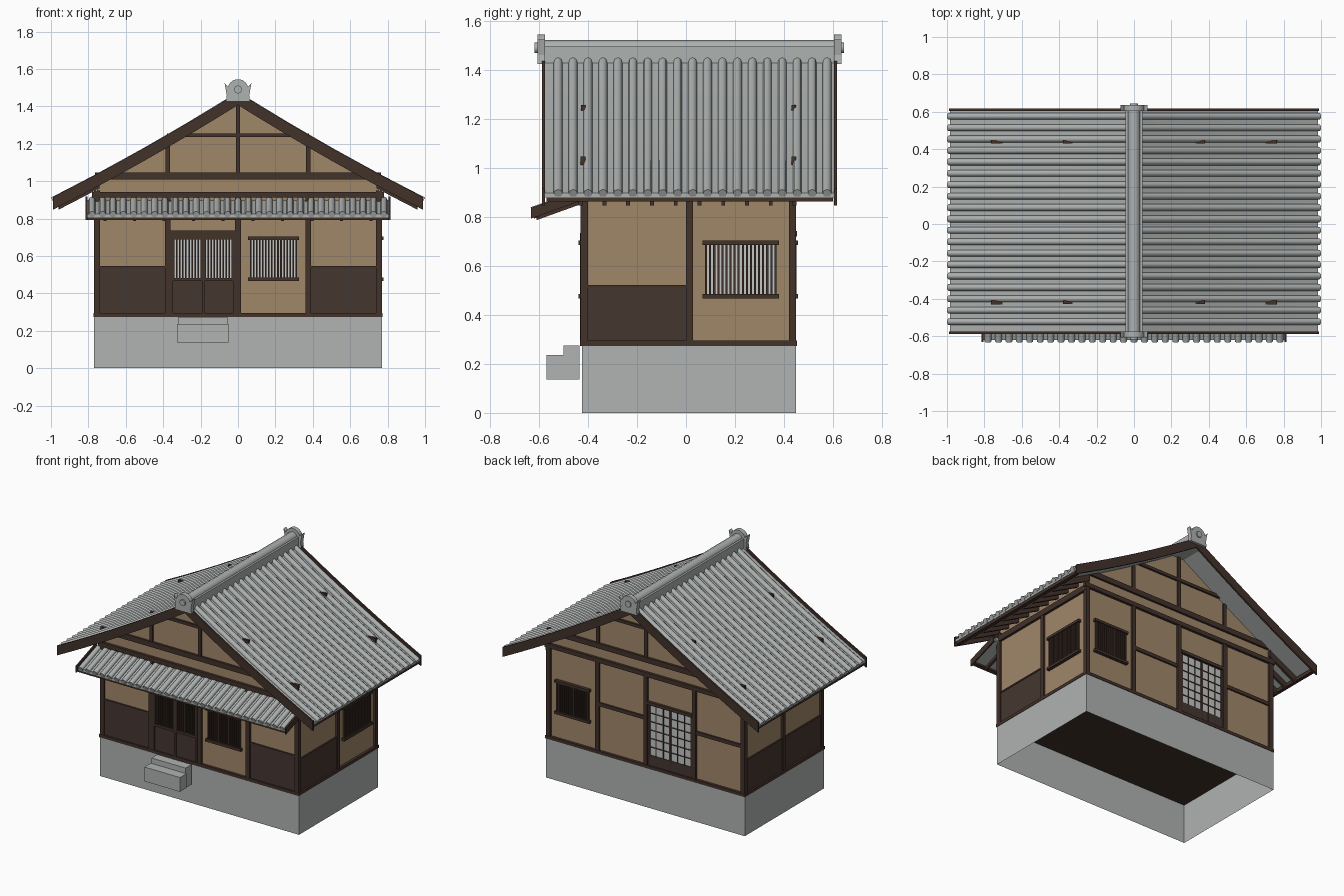
import bpy, bmesh, math

cube = bpy.data.objects.get("Cube")
if cube:
    bpy.data.objects.remove(cube, do_unlink=True)


def material(name, rgb):
    lin = [((c / 255 + 0.055) / 1.055) ** 2.4 for c in rgb] + [1]
    m = bpy.data.materials.new(name)
    m.use_nodes = True
    m.diffuse_color = lin
    m.node_tree.nodes["Principled BSDF"].inputs["Base Color"].default_value = lin
    return m


STONE = material("grey stone", (176, 179, 178))
TILE = material("grey roof tile", (174, 178, 177))
PLASTER = material("tan plaster", (160, 135, 105))
TIMBER = material("dark timber", (66, 50, 42))
BOARD = material("brown boarding", (69, 54, 48))
PAPER = material("pale paper", (196, 199, 198))

parts = {}


def part(name, mat):
    return parts.setdefault(name, (bmesh.new(), mat))[0]


def prism(name, mat, pts, axis, a, b):
    """Extrude a closed outline along x or y, from a to b."""
    bm = part(name, mat)
    place = (lambda t, p: (t, p[0], p[1])) if axis == "x" else (lambda t, p: (p[0], t, p[1]))
    ends = [[bm.verts.new(place(t, p)) for p in pts] for t in (a, b)]
    for ring in ends:
        bm.faces.new(ring)
    for i in range(len(pts)):
        j = (i + 1) % len(pts)
        bm.faces.new((ends[0][i], ends[0][j], ends[1][j], ends[1][i]))


def box(name, mat, x0, x1, y0, y1, z0, z1):
    prism(name, mat, [(x0, z0), (x1, z0), (x1, z1), (x0, z1)], "y", y0, y1)


X, YF, YB = 0.755, -0.415, 0.435      # plaster faces


def on_wall(side, name, mat, u0, u1, z0, z1, d0, d1):
    """Box on a wall: u runs along it, d is the distance out from the plaster."""
    name = side + "_" + name
    if side == "front":
        box(name, mat, u0, u1, YF - d1, YF - d0, z0, z1)
    elif side == "back":
        box(name, mat, u0, u1, YB + d0, YB + d1, z0, z1)
    else:
        s = 1 if side == "left" else -1   # the model's left is +x
        box(name, mat, s * (X + d0), s * (X + d1), u0, u1, z0, z1)


def lattice(side, u0, u1, z0, z1):
    on_wall(side, "paper", PAPER, u0, u1, z0, z1, 0, 0.002)
    n = round((u1 - u0) / 0.0165)
    step = (u1 - u0) / n
    for i in range(n + 1):
        u = u0 + i * step
        on_wall(side, "lattice_bars", TIMBER, u - 0.0042, u + 0.0042, z0, z1, 0.002, 0.016)


def window(side, u0, u1):
    lattice(side, u0 + 0.015, u1 - 0.015, 0.48, 0.69)
    for z in (0.467, 0.685):
        on_wall(side, "window_rails", TIMBER, u0, u1, z, z + 0.018, 0, 0.023)


def wainscot(side, u0, u1, top):
    on_wall(side, "boarding", BOARD, u0, u1, 0.29, top, 0, 0.006)
    on_wall(side, "boarding_rail", TIMBER, u0, u1, top - 0.006, top + 0.004, 0, 0.01)


def roof_z(x):
    return 1.475 - 0.625 * abs(x) + 0.06 * x * x


def roof_strip(x0, x1, top, bottom, n=8):
    xs = [x0 + (x1 - x0) * i / n for i in range(n + 1)]
    return [(x, roof_z(x) - top) for x in xs] + [(x, roof_z(x) - bottom) for x in reversed(xs)]


def tubes(name, mat, paths, radius):
    cu = bpy.data.curves.new(name, "CURVE")
    cu.dimensions = "3D"
    cu.bevel_depth, cu.bevel_resolution, cu.use_fill_caps = radius, 2, True
    for path in paths:
        sp = cu.splines.new("POLY")
        sp.points.add(len(path) - 1)
        for pt, co in zip(sp.points, path):
            pt.co = (*co, 1)
    cu.materials.append(mat)
    ob = bpy.data.objects.new(name, cu)
    bpy.context.collection.objects.link(ob)
    bpy.ops.object.select_all(action="DESELECT")
    ob.select_set(True)
    bpy.context.view_layer.objects.active = ob
    bpy.ops.object.convert(target="MESH")
    bpy.ops.object.shade_smooth_by_angle(angle=math.radians(50))


# Foundation, open underneath, and entrance steps
box("foundation", STONE, -0.77, 0.77, -0.425, 0.45, 0, 0.275)
bm = part("foundation", STONE)
bmesh.ops.delete(bm, geom=[f for f in bm.faces if all(v.co.z < 0.01 for v in f.verts)], context="FACES")
box("upper_step", STONE, -0.32, -0.055, -0.5, -0.435, 0.137, 0.275)
box("lower_step", STONE, -0.325, -0.05, -0.57, -0.5, 0.137, 0.237)

# Plaster body with gables
gable = [(x / 4 * X, roof_z(x / 4 * X) - 0.038) for x in range(4, -5, -1)]
prism("plaster_walls", PLASTER, [(-X, 0.28), (X, 0.28)] + gable, "y", YF, YB)

# Sill and posts
box("sill", TIMBER, -0.773, 0.773, -0.432, 0.453, 0.274, 0.295)
for sx in (-1, 1):
    for y0, y1 in ((-0.43, -0.4), (0.42, 0.45)):
        box("corner_posts", TIMBER, sx * 0.738, sx * 0.769, y0, y1, 0.29, 0.95)
for side in ("front", "back"):
    for u in (-0.375, 0, 0.375):
        on_wall(side, "posts", TIMBER, u - 0.015, u + 0.015, 0.29, 0.93, 0, 0.015)
        on_wall(side, "gable_posts", TIMBER, u - 0.012, u + 0.012, 1.03, roof_z(u) - 0.04, 0, 0.01)
    # Beams, whose ends break through the roof
    on_wall(side, "wall_plate", TIMBER, -0.78, 0.78, 0.912, 0.942, 0, 0.018)
    on_wall(side, "lower_gable_beam", TIMBER, -0.765, 0.765, 1.01, 1.046, -0.005, 0.015)
    on_wall(side, "upper_gable_beam", TIMBER, -0.38, 0.38, 1.235, 1.256, -0.005, 0.013)
for side in ("left", "right"):
    on_wall(side, "posts", TIMBER, 0, 0.028, 0.29, 0.93, 0, 0.015)
    on_wall(side, "wall_plate", TIMBER, -0.43, 0.45, 0.89, 0.93, 0, 0.017)

# Boarding, windows and rails
for s in (-1, 1):
    a, b = sorted((s * 0.39, s * 0.738))
    wainscot("front", a, b, 0.542)
wainscot("left", -0.4, 0, 0.517)
wainscot("right", -0.4, 0, 0.517)
wainscot("right", 0.028, 0.42, 0.517)
window("front", 0.053, 0.326)
window("left", 0.067, 0.38)
window("back", 0.43, 0.7)
for a, b in ((0.015, 0.36), (-0.738, -0.39)):
    on_wall("back", "mid_rail", TIMBER, a, b, 0.605, 0.63, 0, 0.01)

# Front sliding doors
on_wall("front", "door_lintel", TIMBER, -0.36, -0.015, 0.705, 0.735, 0, 0.018)
on_wall("front", "door_panel", BOARD, -0.36, -0.015, 0.29, 0.475, 0, 0.008)
for a, b in ((-0.352, -0.188), (-0.182, -0.023)):
    lattice("front", a + 0.008, b - 0.008, 0.475, 0.69)
    for z in (0.465, 0.688):
        on_wall("front", "door_rails", TIMBER, a, b, z, z + 0.017, 0, 0.018)
for u in (-0.354, -0.185, -0.021):
    on_wall("front", "door_stiles", TIMBER, u - 0.007, u + 0.007, 0.295, 0.71, 0, 0.017)

# Back paper doors
on_wall("back", "door_lintel", TIMBER, -0.36, -0.015, 0.72, 0.742, 0, 0.018)
on_wall("back", "door_panel", BOARD, -0.36, -0.015, 0.29, 0.365, 0, 0.008)
on_wall("back", "door_paper", PAPER, -0.36, -0.015, 0.365, 0.72, 0, 0.004)
for i in range(7):
    u = -0.352 + i * 0.329 / 6
    w = 0.008 if i % 3 == 0 else 0.003
    on_wall("back", "door_grid", TIMBER, u - w, u + w, 0.295, 0.72, 0, 0.009)
    z = 0.365 + i * 0.355 / 6
    on_wall("back", "door_grid", TIMBER, -0.36, -0.015, z - 0.003, z + 0.003, 0, 0.008)

# Main roof: sheets, bargeboards, eave boards and rafters
chevron = roof_strip(-0.99, 0.99, 0, 0.068, 16)
for y0 in (-0.588, 0.605):
    prism("bargeboards", TIMBER, chevron, "y", y0, y0 + 0.012)
for s in (-1, 1):
    prism("roof_sheet", TILE, roof_strip(0, s * 0.985, 0.02, 0.038), "y", -0.575, 0.605)
    box("eave_boards", TIMBER, s * 0.955, s * 0.98, -0.57, 0.6, 0.862, 0.886)
    for i in range(10):
        y = -0.43 + i * 0.097
        prism("rafters", TIMBER, roof_strip(s * 0.74, s * 0.96, 0.036, 0.083, 3), "y", y - 0.008, y + 0.008)
ribs = []
for s in (-1, 1):
    for i in range(19):
        y = -0.522 + i * 0.061
        ribs.append([(s * x, y, roof_z(x) - 0.018) for x in (0.02, 0.26, 0.5, 0.75, 0.992)])
tubes("roof_tile_ribs", TILE, ribs, 0.018)

# Ridge with ornamental ends
box("ridge", TILE, -0.045, 0.045, -0.58, 0.61, 1.41, 1.495)
tubes("ridge_cap", TILE, [[(0, -0.58, 1.488), (0, 0.61, 1.488)]], 0.034)
arc = [(0.055 * math.cos(math.radians(a)), 1.49 + 0.055 * math.sin(math.radians(a))) for a in range(15, 166, 15)]
ornament = [(-0.065, 1.425), (0.065, 1.425), (0.06, 1.46), (0.072, 1.525)] + arc + [(-0.072, 1.525), (-0.06, 1.46)]
for y0, y1, yd in ((-0.607, -0.575, -0.618), (0.605, 0.635, 0.644)):
    prism("ridge_ornaments", TILE, ornament, "y", y0, y1)
    tubes("ornament_boss", TILE, [[(0, (y0 + y1) / 2, 1.49), (0, yd, 1.49)]], 0.022)


# Front awning
def awning_z(y):
    return 0.897 + (y + 0.415) * 0.36


def awning_strip(y0, y1, top, bottom):
    return [(y0, awning_z(y0) - top), (y1, awning_z(y1) - top),
            (y1, awning_z(y1) - bottom), (y0, awning_z(y0) - bottom)]


prism("awning_sheet", TILE, awning_strip(-0.62, -0.41, 0, 0.018), "x", -0.805, 0.805)
prism("awning_fascia", TIMBER, awning_strip(-0.62, -0.6, 0.016, 0.03), "x", -0.805, 0.805)
for s in (-1, 1):
    prism("awning_side_boards", TIMBER, awning_strip(-0.632, -0.41, -0.018, 0.026), "x", s * 0.805, s * 0.815)
for i in range(10):
    x = -0.71 + i * 1.42 / 9
    prism("awning_rafters", TIMBER, awning_strip(-0.61, -0.41, 0.017, 0.04), "x", x - 0.008, x + 0.008)
tubes("awning_tile_ribs", TILE,
      [[(-0.78 + i * 1.56 / 28, y, awning_z(y) + 0.002) for y in (-0.628, -0.41)] for i in range(29)], 0.018)

# Turn the collected parts into objects
for name, (bm, mat) in parts.items():
    bmesh.ops.recalc_face_normals(bm, faces=bm.faces)
    me = bpy.data.meshes.new(name)
    bm.to_mesh(me)
    bm.free()
    me.materials.append(mat)
    bpy.context.collection.objects.link(bpy.data.objects.new(name, me))
